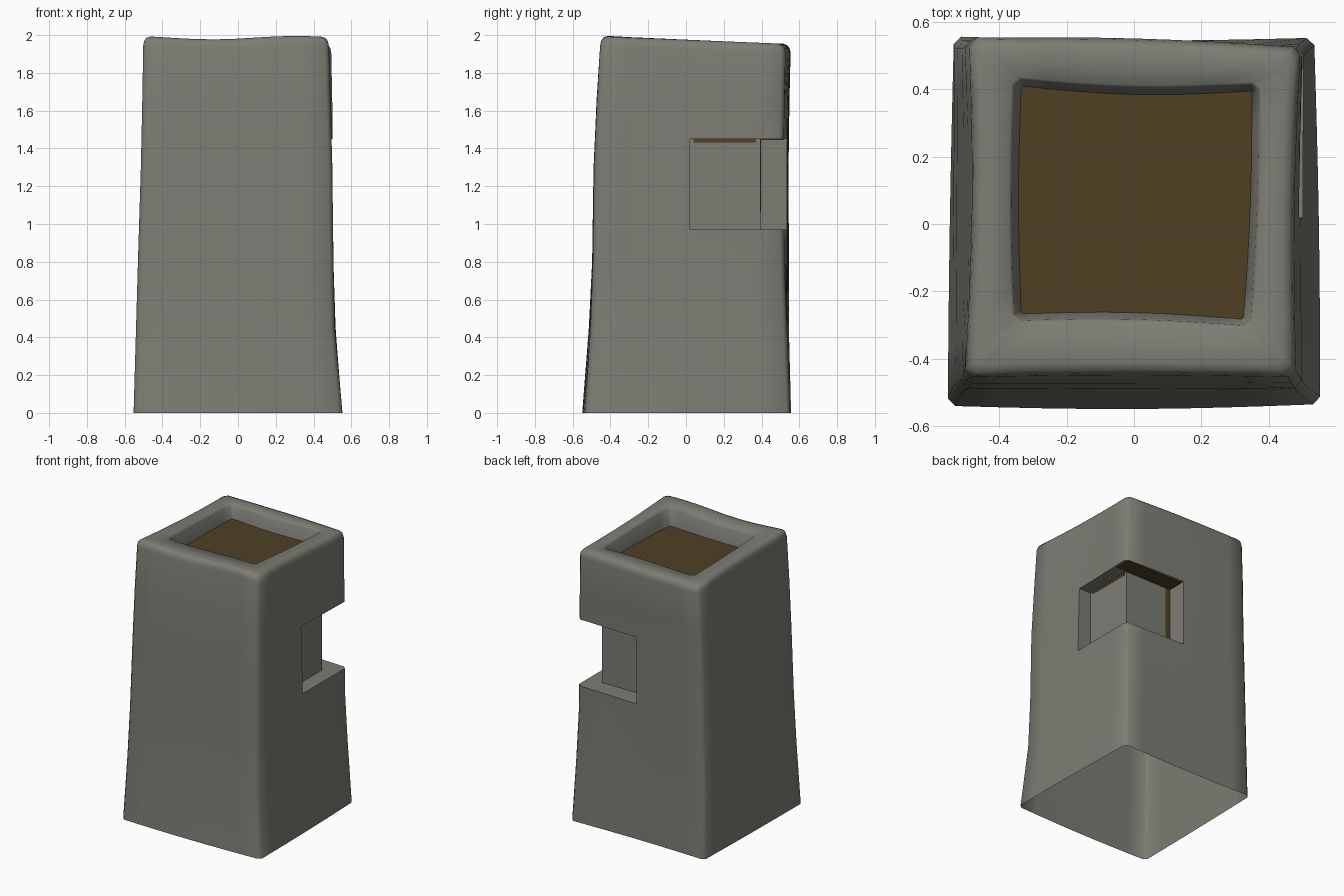
import bpy, bmesh, math
from mathutils import Vector

if "Cube" in bpy.data.objects:
    bpy.data.objects.remove(bpy.data.objects["Cube"])

def material(name, rgb):
    m = bpy.data.materials.new(name)
    m.diffuse_color = (*rgb, 1)
    m.use_nodes = True
    m.node_tree.nodes["Principled BSDF"].inputs["Base Color"].default_value = m.diffuse_color
    return m

stone = material("grey stone", (0.205, 0.203, 0.175))
soil = material("brown soil", (0.077, 0.051, 0.017))

N = 8            # segments per side
CH = 0.022       # corner chamfer

def ring(corners, wob, ch=CH):
    """Chamfered quad (FL, FR, BR, BL); wob = outward bulge in the middle of each side."""
    pts = []
    for i in range(4):
        a, b = Vector(corners[i]), Vector(corners[(i + 1) % 4])
        d = b - a
        n = Vector((d.y, -d.x)).normalized()
        u = ch / d.length
        for k in range(N + 1):
            t = u + (1 - 2 * u) * k / N
            pts.append(a + d * t + n * wob[i] * math.sin(math.pi * t))
    return pts

def inset(corners, d):
    s = ((1, 1), (-1, 1), (-1, -1), (1, -1))
    return [(c[0] + d * k[0], c[1] + d * k[1]) for c, k in zip(corners, s)]

def top_z(x, y):
    return 1.972 - 0.035 * y + 0.009 * math.sin(7 * x - 0.6) * (0.6 - y)

# corners FL, FR, BR, BL and side bulges (front, right, back, left)
levels = [
    (0.0, [(-.553, -.54), (.553, -.535), (.535, .553), (-.535, .557)], (.012, .005, -.01, .003)),
    (0.45, [(-.54, -.51), (.512, -.505), (.515, .535), (-.533, .545)], (.007, .003, -.003, .0)),
    (0.8, [(-.53, -.495), (.505, -.493), (.505, .52), (-.524, .545)], (.003, .0, .005, .0)),
    (1.3, [(-.515, -.488), (.50, -.487), (.502, .517), (-.512, .543)], (.002, -.006, .005, -.008)),
    (1.65, [(-.508, -.474), (.49, -.472), (.50, .52), (-.503, .548)], (.0, -.012, .005, -.015)),
    (None, [(-.503, -.455), (.482, -.455), (.495, .525), (-.49, .553)], (-.006, -.012, .012, -.015)),
]
top_c, top_w = levels[-1][1:]

bm = bmesh.new()
rings = []

def add(points, zf):
    rings.append([bm.verts.new((p.x, p.y, zf(p))) for p in points])

for z, c, w in levels[:-1]:
    add(ring(c, w), lambda p: z)
# rounded rim
for d, drop in ((0, .05), (.005, .025), (.016, .008), (.038, 0)):
    add(ring(inset(top_c, d), top_w), lambda p: top_z(p.x, p.y) - drop)
# recess
hole = [(-.355, -.287), (.345, -.303), (.37, .415), (-.355, .43)]
hw = (-.012, .008, -.018, .008)
add(ring(inset(hole, -.008), hw), lambda p: top_z(p.x, p.y) - .001)
add(ring(hole, hw), lambda p: top_z(p.x, p.y) - .012)
add(ring(inset(hole, .02), hw, .006), lambda p: 1.86)
for a, b in zip(rings, rings[1:]):
    n = len(a)
    for i in range(n):
        j = (i + 1) % n
        bm.faces.new((a[i], a[j], b[j], b[i]))
bm.faces.new(rings[0][::-1])
bm.faces.new(rings[-1]).material_index = 1
bmesh.ops.recalc_face_normals(bm, faces=bm.faces)
me = bpy.data.meshes.new("stone_post")
bm.to_mesh(me)
bm.free()
me.materials.append(stone)
me.materials.append(soil)
post = bpy.data.objects.new("stone_post", me)
bpy.context.collection.objects.link(post)

# L-shaped cutter for the corner notch
bm = bmesh.new()
outline = [(.02, .395), (.395, .395), (.395, .02), (.8, .02), (.8, .8), (.02, .8)]
f = bm.faces.new([bm.verts.new((x, y, .97)) for x, y in outline])
ext = bmesh.ops.extrude_face_region(bm, geom=[f])
bmesh.ops.translate(bm, vec=(0, 0, .48), verts=[v for v in ext["geom"] if isinstance(v, bmesh.types.BMVert)])
bmesh.ops.recalc_face_normals(bm, faces=bm.faces)
cm = bpy.data.meshes.new("notch_cutter")
bm.to_mesh(cm)
bm.free()
cm.materials.append(stone)
cutter = bpy.data.objects.new("notch_cutter", cm)
cutter.hide_render = True
bpy.context.collection.objects.link(cutter)

mod = post.modifiers.new("notch", 'BOOLEAN')
mod.operation = 'DIFFERENCE'
mod.solver = 'EXACT'
mod.object = cutter
bpy.context.view_layer.objects.active = post
post.select_set(True)
bpy.ops.object.modifier_apply(modifier="notch")
bpy.data.objects.remove(cutter)

# the post is open underneath
bm = bmesh.new()
bm.from_mesh(post.data)
under = [f for f in bm.faces if f.calc_center_median().z < .001]
bmesh.ops.delete(bm, geom=under, context='FACES')
bm.to_mesh(post.data)
bm.free()
bpy.ops.object.shade_smooth_by_angle(angle=math.radians(58))

# thin soil plates inside the notch
def stain(name, lo, hi):
    lo, hi = Vector(lo), Vector(hi)
    bpy.ops.mesh.primitive_cube_add(size=1, location=(lo + hi) / 2)
    o = bpy.context.object
    o.name = name
    o.scale = hi - lo
    o.data.materials.append(soil)

stain("ceiling_soil", (.022, .397, 1.446), (.485, .515, 1.4505))
stain("side_stain", (.392, .04, 1.432), (.397, .37, 1.449))
stain("back_stain", (.022, .392, 1.06), (.06, .397, 1.445))
